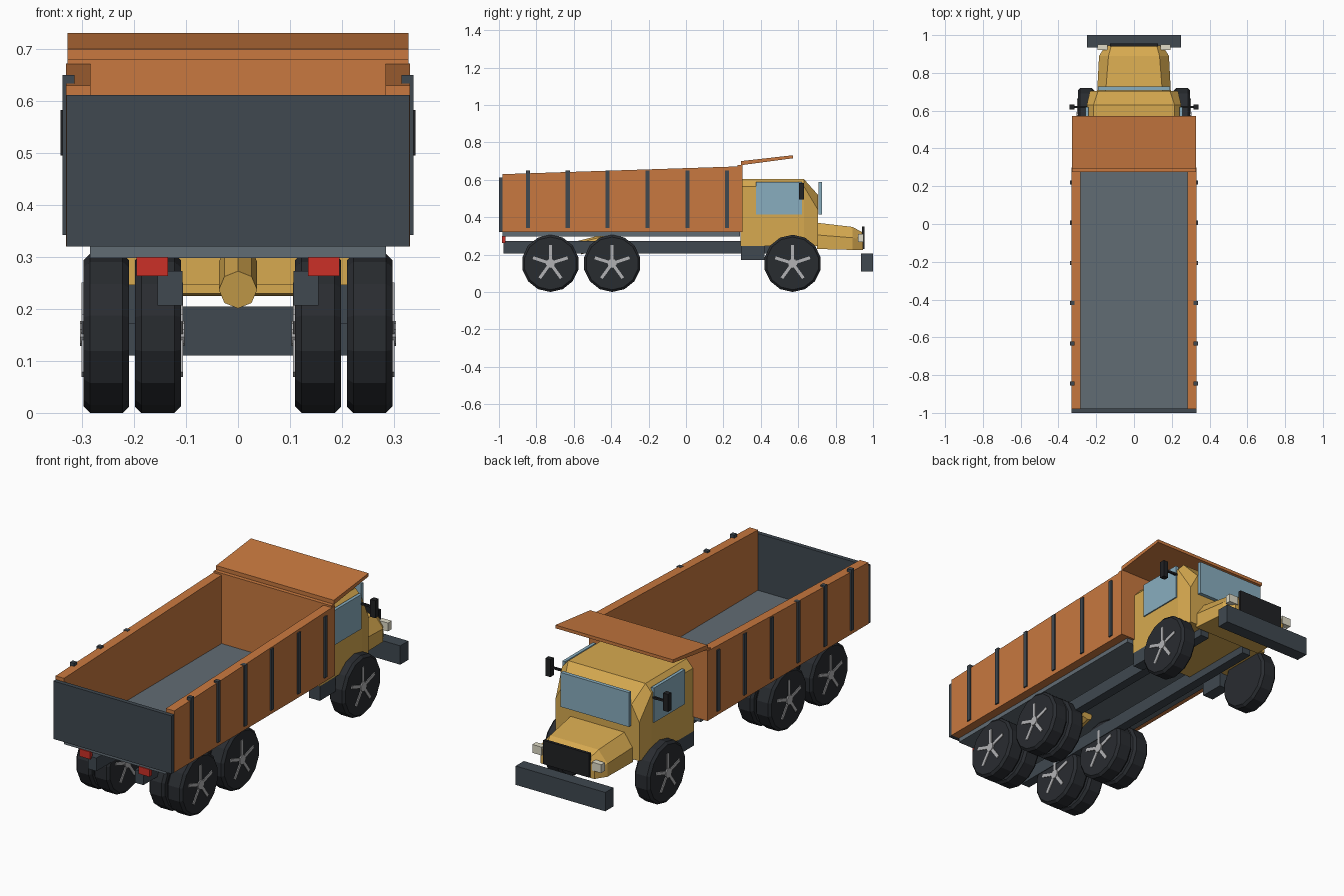
import bpy, bmesh
from math import sin, cos, pi
from mathutils import Vector, Matrix

if "Cube" in bpy.data.objects:
    bpy.data.objects.remove(bpy.data.objects["Cube"])


def material(name, rgb):
    m = bpy.data.materials.new(name)
    m.diffuse_color = (*rgb, 1)
    m.use_nodes = True
    m.node_tree.nodes["Principled BSDF"].inputs["Base Color"].default_value = m.diffuse_color
    return m


ORANGE = material("bed_orange", (0.58, 0.19, 0.05))
YELLOW = material("cab_yellow", (0.68, 0.40, 0.08))
STEEL = material("dark_steel", (0.05, 0.065, 0.08))
FLOOR = material("floor_grey", (0.12, 0.15, 0.175))
RUBBER = material("rubber", (0.022, 0.025, 0.03))
BLACK = material("black", (0.015, 0.016, 0.018))
SILVER = material("silver", (0.45, 0.45, 0.46))
GLASS = material("glass", (0.25, 0.42, 0.52))
LAMP = material("lamp", (0.75, 0.72, 0.58))
RED = material("red_lamp", (0.6, 0.03, 0.02))


def finish(name, bm, mat):
    bmesh.ops.recalc_face_normals(bm, faces=bm.faces)
    me = bpy.data.meshes.new(name)
    bm.to_mesh(me)
    bm.free()
    me.materials.append(mat)
    ob = bpy.data.objects.new(name, me)
    bpy.context.collection.objects.link(ob)
    return ob


def loft(name, rings, mat, closed=False):
    """Skin a list of point rings; cap the ends unless closed."""
    bm = bmesh.new()
    vs = [[bm.verts.new(p) for p in r] for r in rings]
    n = len(vs[0])
    for i in range(len(vs) if closed else len(vs) - 1):
        a, b = vs[i], vs[(i + 1) % len(vs)]
        for j in range(n):
            k = (j + 1) % n
            bm.faces.new((a[j], a[k], b[k], b[j]))
    if not closed:
        bm.faces.new(vs[0])
        bm.faces.new(vs[-1])
    return finish(name, bm, mat)


def prism(name, x0, x1, yz, mat):
    return loft(name, [[(x, y, z) for y, z in yz] for x in (x0, x1)], mat)


def box(name, x0, x1, y0, y1, z0, z1, mat):
    return prism(name, x0, x1, [(y0, z0), (y1, z0), (y1, z1), (y0, z1)], mat)


def body(name, sections, mat):
    """Loft symmetric sections along y: (y, half-outline of (x, z))."""
    return loft(name, [[(x, y, z) for x, z in h] + [(-x, y, z) for x, z in reversed(h)]
                       for y, h in sections], mat)


def pair(fn, name, x0, x1, *rest):
    fn(name + "_right", x0, x1, *rest)
    fn(name + "_left", -x1, -x0, *rest)


def rod(name, a, b, r, n, mat):
    a, b = Vector(a), Vector(b)
    bm = bmesh.new()
    bmesh.ops.create_cone(bm, cap_ends=True, segments=n, radius1=r, radius2=r, depth=(b - a).length)
    rot = (b - a).to_track_quat('Z', 'Y').to_matrix().to_4x4()
    bm.transform(Matrix.Translation((a + b) / 2) @ rot)
    return finish(name, bm, mat)


R = 0.153


def wheel(name, x0, x1, y, face):
    """14-sided tyre from x0 to x1, five-spoke rim on the side given by face."""
    c = 0.012
    prof = [(x0, R - c), (x0 + c, R), (x1 - c, R), (x1, R - c)]
    loft(name + "_tyre", [[(x, y + r * sin(2 * pi * i / 14), R - r * cos(2 * pi * i / 14))
                           for i in range(14)] for x, r in prof], RUBBER)
    xf = x1 if face > 0 else x0
    rod(name + "_hub", (xf - face * 0.01, y, R), (xf + face * 0.007, y, R), 0.024, 10, SILVER)
    bm = bmesh.new()
    for i in range(5):
        m = (Matrix.Translation((xf, y, R)) @ Matrix.Rotation(2 * pi * i / 5, 4, 'X')
             @ Matrix.Translation((0, 0, 0.055)) @ Matrix.Diagonal((0.008, 0.016, 0.085, 1)))
        bmesh.ops.create_cube(bm, size=1, matrix=m)
    finish(name + "_spokes", bm, SILVER)


# Wheels: single front, dual rear on two axles
for s, side in ((1, "right"), (-1, "left")):
    for label, y, a, b, f in (("front", 0.57, 0.21, 0.297, 1),
                              ("mid_outer", -0.395, 0.21, 0.297, 1), ("mid_inner", -0.395, 0.11, 0.198, -1),
                              ("rear_outer", -0.725, 0.21, 0.297, 1), ("rear_inner", -0.725, 0.11, 0.198, -1)):
        lo, hi = sorted((s * a, s * b))
        wheel(f"{side}_{label}_wheel", lo, hi, y, s * f)

# Chassis
pair(box, "frame_rail", 0.107, 0.155, -0.975, 0.69, 0.207, 0.273, STEEL)
pair(box, "step", 0.19, 0.25, 0.295, 0.42, 0.172, 0.246, STEEL)
pair(box, "tail_light", 0.135, 0.195, -0.985, -0.965, 0.263, 0.30, RED)
rod("hoist_cylinder", (0, -0.57, 0.237), (0, -0.36, 0.29), 0.037, 8, YELLOW)
box("bumper", -0.25, 0.25, 0.935, 1.0, 0.11, 0.205, STEEL)

# Dump bed
box("bed_floor", -0.285, 0.285, -0.98, 0.29, 0.298, 0.326, FLOOR)
pair(prism, "bed_side", 0.284, 0.331,
     [(-0.98, 0.32), (0.30, 0.32), (0.30, 0.672), (-0.98, 0.63)], ORANGE)
box("bed_front", -0.328, 0.328, 0.275, 0.302, 0.32, 0.68, ORANGE)
prism("cab_canopy", -0.328, 0.328,
      [(0.295, 0.678), (0.572, 0.715), (0.572, 0.731), (0.295, 0.70)], ORANGE)
box("tailgate", -0.33, 0.33, -1.0, -0.978, 0.32, 0.612, STEEL)
for i in range(6):
    y = -0.845 + i * 0.213
    pair(box, f"bed_rib_{i}", 0.315, 0.338, y - 0.011, y + 0.011, 0.342, 0.65, STEEL)

# Cab and bonnet
main = [(0.25, 0.246), (0.25, 0.565), (0.215, 0.604)]
body("cab", [(0.292, main), (0.63, main),
             (0.705, [(0.233, 0.246), (0.233, 0.44), (0.19, 0.52)])], YELLOW)
body("bonnet", [(0.70, [(0.195, 0.23), (0.195, 0.305), (0.15, 0.37)]),
                (0.89, [(0.185, 0.225), (0.185, 0.29), (0.135, 0.348)]),
                (0.945, [(0.15, 0.225), (0.15, 0.28), (0.12, 0.318)])], YELLOW)
box("grille", -0.128, 0.128, 0.94, 0.955, 0.23, 0.35, BLACK)
pair(box, "headlight", 0.14, 0.192, 0.92, 0.95, 0.268, 0.31, LAMP)

# Glass and mirrors
box("windscreen", -0.19, 0.19, 0.708, 0.727, 0.415, 0.588, GLASS)
pair(box, "side_window", 0.24, 0.256, 0.375, 0.62, 0.413, 0.588, GLASS)
pair(box, "mirror_arm", 0.235, 0.32, 0.615, 0.625, 0.535, 0.545, BLACK)
pair(box, "mirror", 0.314, 0.342, 0.605, 0.632, 0.495, 0.583, BLACK)
